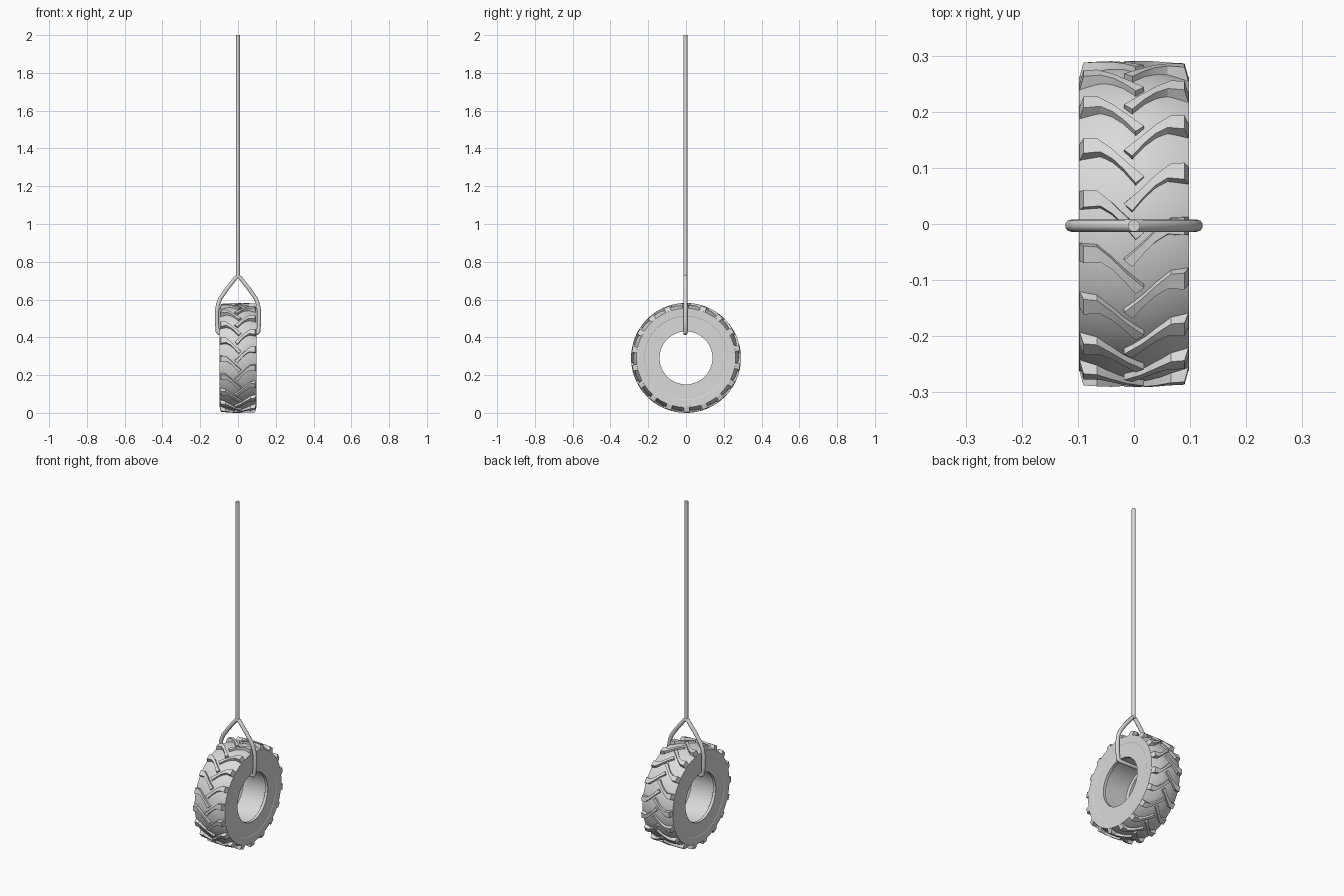
import bpy, bmesh, math
from mathutils import Vector, Matrix

cube = bpy.data.objects.get("Cube")
if cube:
    bpy.data.objects.remove(cube, do_unlink=True)

GREY = (0.7, 0.7, 0.7, 1)
grey = bpy.data.materials.new("light_grey")
grey.use_nodes = True
grey.diffuse_color = GREY
grey.node_tree.nodes["Principled BSDF"].inputs["Base Color"].default_value = GREY

AXLE = 0.291      # height of the tyre centre
HALF = 0.098      # half width of the tyre
LUGS = 18         # lugs on each side


def finish(obj, angle):
    bpy.ops.object.select_all(action='DESELECT')
    obj.select_set(True)
    bpy.context.view_layer.objects.active = obj
    if obj.type == 'CURVE':
        bpy.ops.object.convert(target='MESH')
        obj = bpy.context.object
    obj.data.materials.clear()
    obj.data.materials.append(grey)
    bpy.ops.object.shade_smooth_by_angle(angle=math.radians(angle))


def from_bmesh(name, bm, angle):
    bmesh.ops.recalc_face_normals(bm, faces=bm.faces[:])
    mesh = bpy.data.meshes.new(name)
    bm.to_mesh(mesh)
    bm.free()
    obj = bpy.data.objects.new(name, mesh)
    bpy.context.collection.objects.link(obj)
    finish(obj, angle)


def crown(x):
    return 0.262 + 0.019 * (1 - (x / HALF) ** 2)


def polar(x, r, degrees):
    a = math.radians(degrees)
    return Vector((x, -r * math.sin(a), AXLE + r * math.cos(a)))


# Tyre carcass: crowned tread, flat sidewalls, shallow recess behind the beads
half_profile = [(x, crown(x)) for x in (0.02, 0.045, 0.07, 0.09, HALF)]
half_profile += [(0.097, 0.222), (0.0955, 0.219), (0.095, 0.14), (0.078, 0.14), (0.07, 0.152)]
profile = half_profile + [(-x, r) for x, r in reversed(half_profile)]
bm = bmesh.new()
verts = [bm.verts.new(polar(x, r, 0)) for x, r in profile]
edges = [bm.edges.new((v, verts[i - 1])) for i, v in enumerate(verts)]
bmesh.ops.spin(bm, geom=verts + edges, cent=(0, 0, AXLE), axis=(1, 0, 0),
               angle=math.tau, steps=72, use_merge=True)
bmesh.ops.remove_doubles(bm, verts=bm.verts[:], dist=0.0001)
from_bmesh("tyre", bm, 25)

# Tread lugs: curved bars, leading and trailing edges as (x, degrees)
lead = [(0.09, 0), (0.066, 0.3), (0.04, 4.5), (0.012, 10), (-0.018, 15.2)]
trail = [(0.09, 6.2), (0.06, 5.8), (0.038, 8.6), (0.018, 12.6), (-0.003, 17.6)]


def add_lug(bm, side, start):
    rings = []
    for i, ((xa, a), (xb, b)) in enumerate(zip(lead, trail)):
        ring = []
        for x, ang, draft in ((xa, a, -0.5), (xb, b, 0.5)):
            foot = HALF if i == 0 else x
            top = polar(side * x, 0.291 - 0.003 * (x / 0.09) ** 2, start + ang)
            base = polar(side * foot, crown(foot) - 0.003, start + ang + draft)
            ring.append((bm.verts.new(top), bm.verts.new(base)))
        (ta, ba), (tb, bb) = ring
        rings.append([ba, ta, tb, bb])
    for r, s in zip(rings, rings[1:]):
        for k in range(4):
            n = (k + 1) % 4
            bm.faces.new((r[k], r[n], s[n], s[k]))
    bm.faces.new(rings[0])
    bm.faces.new(rings[-1][::-1])


for name, side, phase in (("right_lugs", -1, -32.2), ("left_lugs", 1, -22.3)):
    bm = bmesh.new()
    for i in range(LUGS):
        add_lug(bm, side, phase + i * 360 / LUGS)
    from_bmesh(name, bm, 20)


# Rope and the sling that passes through the tyre
def rope(name, points, cyclic):
    curve = bpy.data.curves.new(name, 'CURVE')
    curve.dimensions = '3D'
    curve.bevel_depth = 0.011
    curve.bevel_resolution = 3
    curve.use_fill_caps = True
    spline = curve.splines.new('POLY')
    spline.points.add(len(points) - 1)
    for p, (x, z) in zip(spline.points, points):
        p.co = (x, -0.003, z, 1)
    spline.use_cyclic_u = cyclic
    obj = bpy.data.objects.new(name, curve)
    bpy.context.collection.objects.link(obj)
    finish(obj, 50)


rope("hanging_rope", [(0, 0.715), (0, 2)], False)
arm = [(0.012, 0.715), (0.06, 0.655), (0.093, 0.607), (0.106, 0.575),
       (0.112, 0.535), (0.112, 0.48), (0.108, 0.43), (0.1, 0.421)]
rope("sling", [(0, 0.726)] + arm + [(-x, z) for x, z in reversed(arm)], True)
